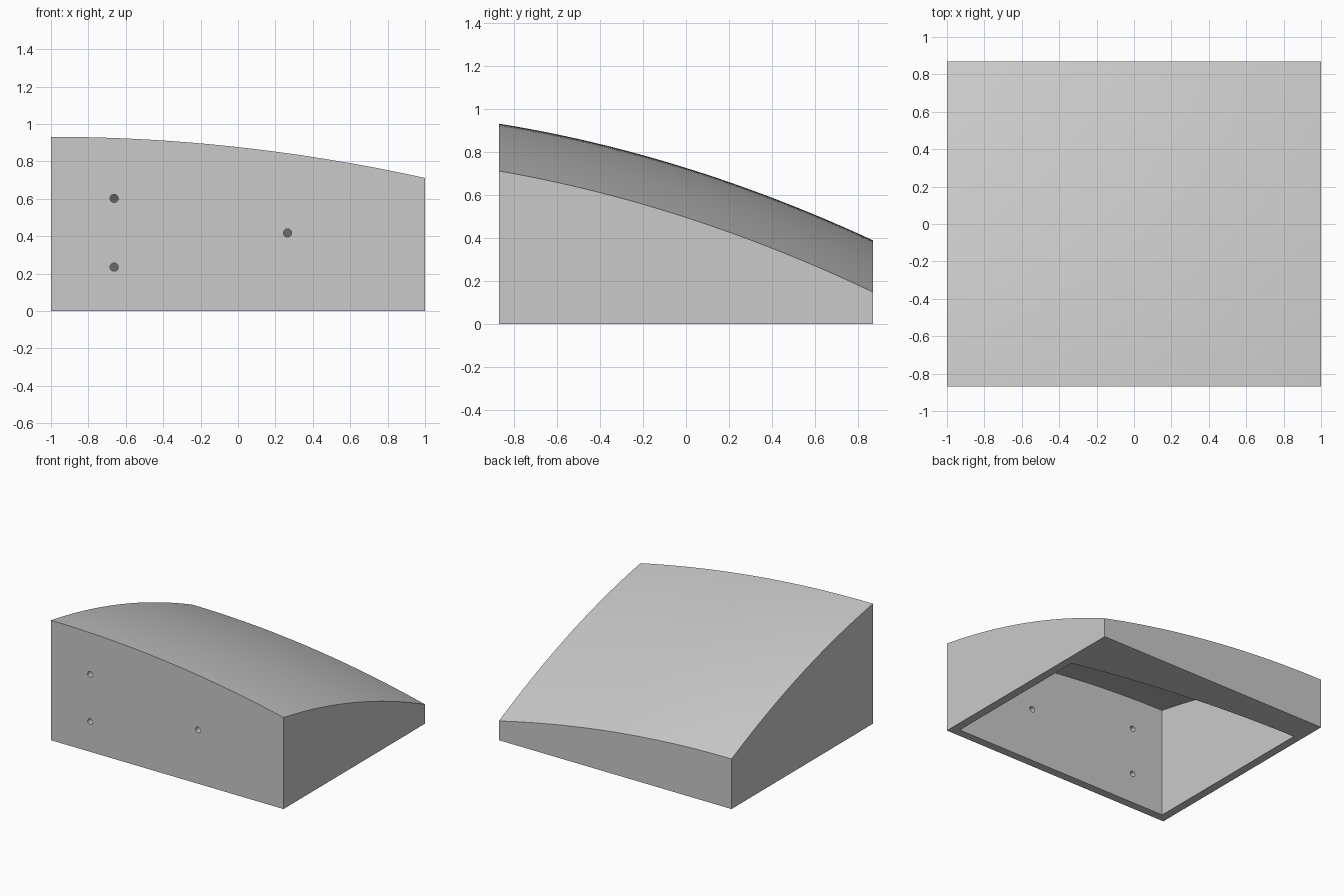
import bpy
import bmesh
import math
from mathutils import Matrix

cube = bpy.data.objects.get("Cube")
if cube:
    bpy.data.objects.remove(cube, do_unlink=True)

HALF_X, HALF_Y, WALL = 1.0, 0.869, 0.065

grey = bpy.data.materials.new("plain grey")
grey.use_nodes = True
colour = (0.59, 0.59, 0.59, 1)
grey.diffuse_color = colour
grey.node_tree.nodes["Principled BSDF"].inputs["Base Color"].default_value = colour


def side_drop(x, y):
    return (0.0575 + 0.0029 * y) * (x + 1) ** 2


def outer_top(x, y):
    return 0.726 - 0.312 * y - 0.0868 * y * y - side_drop(x, y)


def inner_top(x, y):
    """Even shell under the roof, then a 45 degree slope down to the base."""
    slope = 0.645 - y - side_drop(x, 0)
    return min(outer_top(x, y) - 0.067, slope)


def finish(name, bm):
    bmesh.ops.recalc_face_normals(bm, faces=bm.faces)
    mesh = bpy.data.meshes.new(name)
    bm.to_mesh(mesh)
    bm.free()
    mesh.materials.append(grey)
    obj = bpy.data.objects.new(name, mesh)
    bpy.context.collection.objects.link(obj)
    return obj


def domed_block(name, half_x, half_y, top, bottom, n=24):
    """Box whose upper face follows a height function."""
    bm = bmesh.new()
    bmesh.ops.create_grid(bm, x_segments=n, y_segments=n, size=1)
    sheet = list(bm.verts)
    for v in sheet:
        v.co.x *= half_x
        v.co.y *= half_y
        v.co.z = top(v.co.x, v.co.y)
    # skirt down to the base, then one flat base face
    rim = [e for e in bm.edges if e.is_boundary]
    out = bmesh.ops.extrude_edge_only(bm, edges=rim)["geom"]
    for v in out:
        if isinstance(v, bmesh.types.BMVert):
            v.co.z = bottom
    bmesh.ops.holes_fill(bm, edges=[e for e in bm.edges if e.is_boundary], sides=0)
    return finish(name, bm)


def cut(target, cutter):
    mod = target.modifiers.new("cut", "BOOLEAN")
    mod.operation = "DIFFERENCE"
    mod.solver = "EXACT"
    mod.object = cutter
    bpy.context.view_layer.objects.active = target
    bpy.ops.object.modifier_apply(modifier=mod.name)
    bpy.data.objects.remove(cutter, do_unlink=True)


# Outer wedge with the curved top
housing = domed_block("wedge_housing", HALF_X, HALF_Y, outer_top, 0)

# Hollow underside: thin roof at the front, sloped solid fill at the back
cut(housing, domed_block("cavity_cutter", HALF_X - WALL, HALF_Y - WALL, inner_top, -0.6))

# Three round holes through the front wall
for x, z in ((-0.662, 0.602), (-0.662, 0.235), (0.265, 0.418)):
    bm = bmesh.new()
    place = Matrix.Translation((x, -HALF_Y, z)) @ Matrix.Rotation(math.pi / 2, 4, "X")
    bmesh.ops.create_cone(bm, cap_ends=True, segments=24, radius1=0.022,
                          radius2=0.022, depth=0.2, matrix=place)
    cut(housing, finish("hole_cutter", bm))

bpy.ops.object.select_all(action="DESELECT")
housing.select_set(True)
bpy.context.view_layer.objects.active = housing
bpy.ops.object.shade_smooth_by_angle(angle=math.radians(20))
